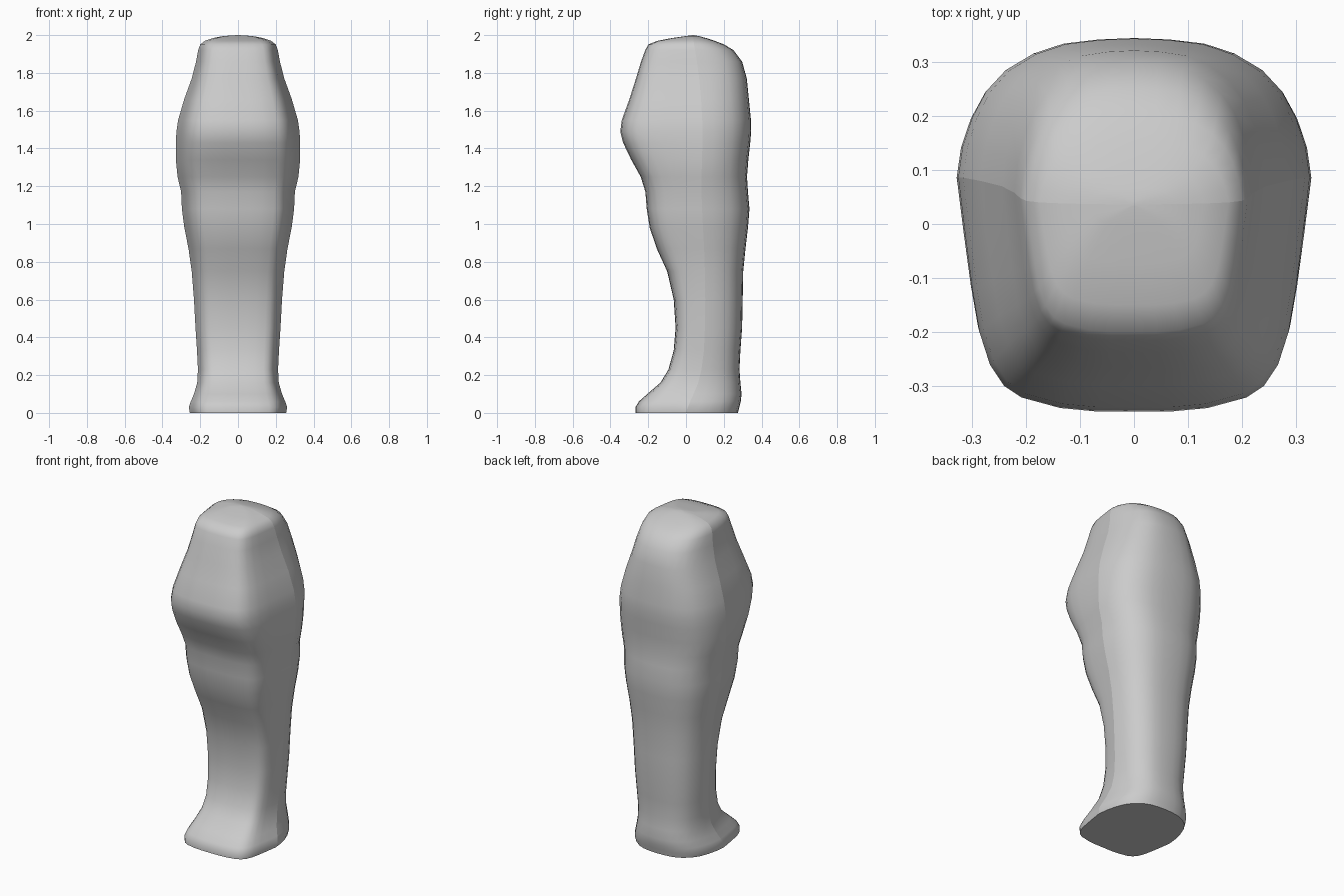
import bpy, bmesh, math

# Body profile: z, half width, front y, seam y, back y
ROWS = [
    (0.00, .255, -.268, .000, .275), (0.03, .260, -.268, .010, .282),
    (0.06, .250, -.250, .022, .290), (0.10, .233, -.205, .040, .294),
    (0.16, .216, -.135, .065, .288), (0.23, .212, -.093, .082, .283),
    (0.33, .217, -.065, .095, .288), (0.45, .225, -.055, .100, .297),
    (0.60, .233, -.065, .102, .300), (0.75, .245, -.100, .100, .303),
    (0.87, .262, -.155, .096, .315), (0.98, .284, -.192, .090, .328),
    (1.08, .297, -.208, .085, .336), (1.17, .301, -.215, .082, .328),
    (1.25, .320, -.240, .082, .323), (1.34, .329, -.290, .085, .330),
    (1.43, .329, -.333, .087, .340), (1.49, .326, -.348, .087, .345),
    (1.55, .317, -.340, .086, .344), (1.66, .285, -.300, .080, .333),
    (1.77, .245, -.265, .070, .322), (1.86, .222, -.238, .058, .297),
    (1.92, .211, -.216, .048, .252), (1.95, .200, -.200, .043, .203),
    (1.97, .175, -.150, .040, .152), (1.985, .130, -.072, .038, .105),
    (1.995, .078, .000, .037, .067), (2.00, .006, .033, .036, .042)]

# Half sections as fractions of (half width, depth from the seam)
FRONT = [(1, 0), (.96, .25), (.92, .48), (.88, .66), (.82, .80), (.74, .89),
         (.64, .94), (.42, .985), (.21, 1), (0, 1)]
BACK = [(1, 0), (.975, .22), (.92, .43), (.84, .62), (.73, .77), (.57, .89),
        (.40, .96), (.20, .99), (0, 1)]


def loft(name, section, end_column):
    """Skin one shell of the case through every profile row."""
    outline = section + [(-x, d) for x, d in section[-2::-1]]
    bm = bmesh.new()
    rings = []
    for row in ROWS:
        z, w, seam = row[0], row[1], row[3]
        depth = row[end_column] - seam
        rings.append([bm.verts.new((x * w, seam + d * depth, z)) for x, d in outline])
    n = len(outline)
    for a, b in zip(rings, rings[1:]):
        for i in range(n):
            j = (i + 1) % n
            bm.faces.new((a[i], a[j], b[j], b[i]))
    bm.faces.new(rings[0])
    bm.faces.new(rings[-1])
    bmesh.ops.recalc_face_normals(bm, faces=bm.faces[:])
    mesh = bpy.data.meshes.new(name)
    bm.to_mesh(mesh)
    bm.free()
    obj = bpy.data.objects.new(name, mesh)
    bpy.context.collection.objects.link(obj)
    bpy.ops.object.select_all(action='DESELECT')
    obj.select_set(True)
    bpy.context.view_layer.objects.active = obj
    bpy.ops.object.shade_smooth_by_angle(angle=math.radians(50))
    return obj


# Two shells meeting along the side seam
loft("coffin_lid", FRONT, 2)
loft("coffin_base", BACK, 4)
